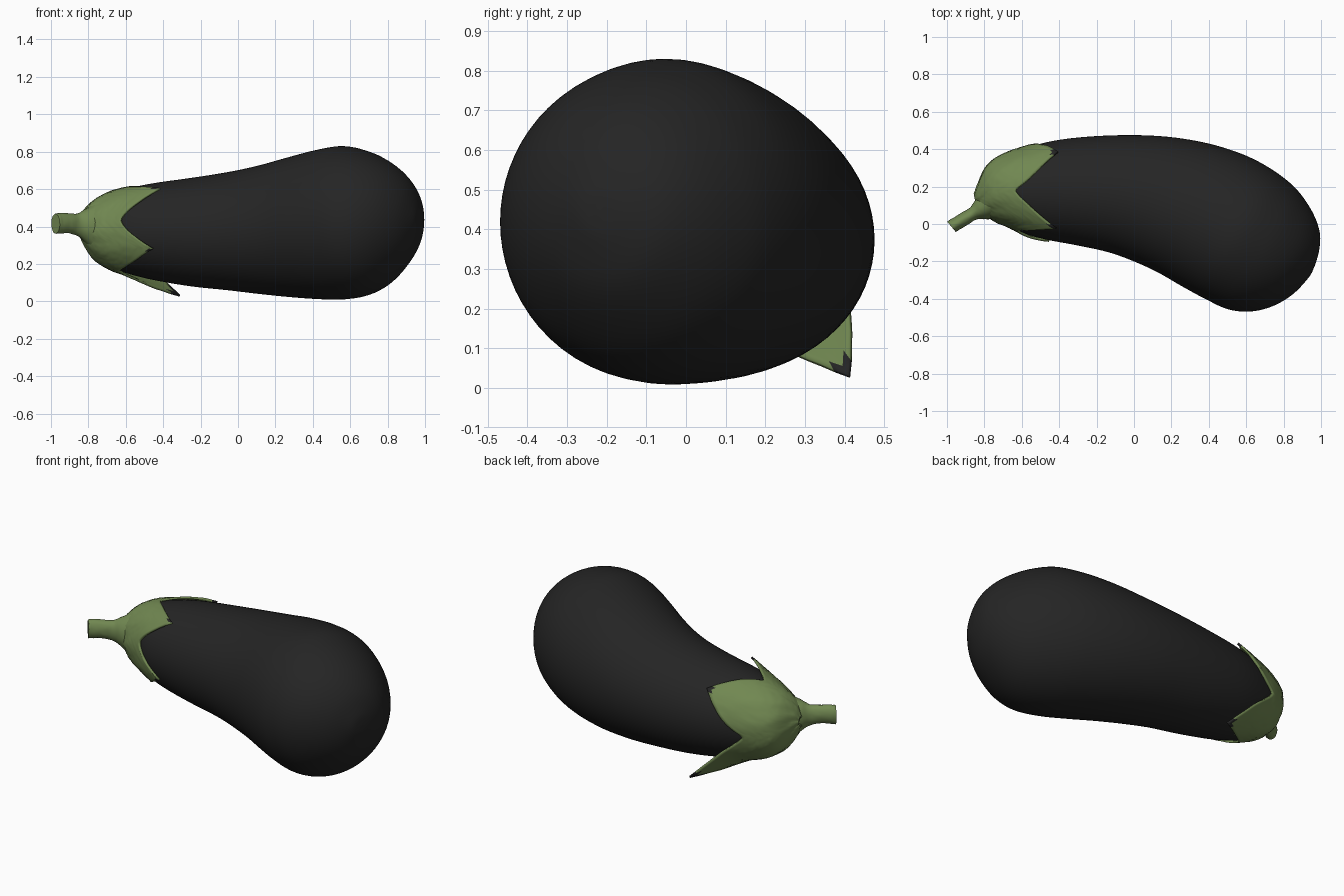
import bpy, math, random
from mathutils import Vector

if "Cube" in bpy.data.objects:
    bpy.data.objects.remove(bpy.data.objects["Cube"])
random.seed(3)


def material(name, rgb):
    m = bpy.data.materials.new(name)
    m.diffuse_color = (*rgb, 1)
    m.use_nodes = True
    m.node_tree.nodes["Principled BSDF"].inputs["Base Color"].default_value = m.diffuse_color
    return m


SKIN = material("dark skin", (0.018, 0.018, 0.018))
GREEN = material("leaf green", (0.165, 0.245, 0.083))

# Each ring: far edge x,y / near edge x,y (seen from top) / top z, bottom z
BODY = [(-.832, .15, -.828, .13, .41, .39), (-.82, .20, -.80, .08, .47, .32),
        (-.78, .30, -.74, .03, .53, .235), (-.70, .36, -.66, -.01, .575, .18),
        (-.55, .415, -.57, -.055, .61, .14), (-.40, .45, -.46, -.085, .635, .11),
        (-.20, .47, -.30, -.115, .66, .08), (.02, .475, -.14, -.15, .69, .06),
        (.22, .462, 0, -.20, .725, .04), (.42, .425, .13, -.26, .77, .023),
        (.60, .365, .26, -.335, .81, .012), (.74, .29, .38, -.40, .83, .01),
        (.85, .205, .50, -.455, .805, .03), (.92, .12, .62, -.468, .76, .08),
        (.97, .03, .74, -.44, .695, .165), (.995, -.06, .85, -.375, .61, .26),
        (.988, -.15, .935, -.285, .51, .37), (.967, -.222, .963, -.232, .445, .435)]
STEM = [(-.998, .012, -.953, -.042, .468, .362), (-.985, .022, -.94, -.034, .472, .362),
        (-.93, .055, -.89, -.005, .47, .365), (-.875, .09, -.84, .025, .47, .35),
        (-.845, .135, -.795, .025, .49, .32), (-.80, .19, -.74, .03, .52, .26)]


def ring_at(rings, t):
    """Catmull-Rom interpolation between rings."""
    i = max(0, min(int(t), len(rings) - 2))
    f = t - i
    p = [rings[max(0, min(len(rings) - 1, i + k))] for k in (-1, 0, 1, 2)]
    return [.5 * (2 * b + (c - a) * f + (2 * a - 5 * b + 4 * c - d) * f * f
                  + (3 * b - a - 3 * c + d) * f ** 3) for a, b, c, d in zip(*p)]


def surface(rings, t, ang, off=0):
    ux, uy, lx, ly, zt, zb = ring_at(rings, t)
    c = Vector((ux + lx, uy + ly, zt + zb)) / 2
    h = Vector((ux - lx, uy - ly, 0)) / 2
    v = Vector((0, 0, (zt - zb) / 2))
    co, si = math.cos(ang), math.sin(ang)
    return c + h * co + v * si + (h.normalized() * co + Vector((0, 0, si))) * off


def grid_object(name, rows, mats, caps):
    n = len(rows[0])
    verts = [p for r in rows for p in r]
    faces = [(i * n + j, i * n + (j + 1) % n, (i + 1) * n + (j + 1) % n, (i + 1) * n + j)
             for i in range(len(rows) - 1) for j in range(n)]
    if caps:
        faces += [tuple(reversed(range(n))), tuple(range(len(verts) - n, len(verts)))]
    me = bpy.data.meshes.new(name)
    me.from_pydata(verts, [], faces)
    ob = bpy.data.objects.new(name, me)
    bpy.context.collection.objects.link(ob)
    for m in mats:
        me.materials.append(m)
    bpy.ops.object.select_all(action='DESELECT')
    ob.select_set(True)
    bpy.context.view_layer.objects.active = ob
    bpy.ops.object.mode_set(mode='EDIT')
    bpy.ops.mesh.select_all(action='SELECT')
    bpy.ops.mesh.normals_make_consistent(inside=False)
    bpy.ops.object.mode_set(mode='OBJECT')
    bpy.ops.object.shade_smooth_by_angle(angle=math.radians(50))
    return ob


def loft(name, rings, steps, n, mat, bump=0):
    total = (len(rings) - 1) * steps
    rows = [[surface(rings, i / steps, 2 * math.pi * j / n, random.uniform(-bump, bump))
             for j in range(n)] for i in range(total + 1)]
    return grid_object(name, rows, [mat], True)


# Fruit body and stem
loft("fruit_body", BODY, 5, 64, SKIN)
loft("stem", STEM, 4, 24, GREEN, .0015)

# Calyx lobes: angle, tip position along body, edge exponent, outward lift
LOBES = [(45, 5.0, .85, .012), (131.25, 5.25, 1.5, .03),
         (198.75, 5.05, 1.6, .012), (303.75, 5.5, 1.5, .125)]
NOTCH, COLS, ROWS = 3.4, 96, 30


def lobe_at(deg):
    """Nearest lobe and the 0..1 distance from its tip to the next notch."""
    def signed(a):
        return (deg - a + 180) % 360 - 180
    k = min(range(4), key=lambda q: abs(signed(LOBES[q][0])))
    d = signed(LOBES[k][0])
    other = LOBES[(k + (1 if d > 0 else -1)) % 4][0]
    half = abs((other - LOBES[k][0] + 180) % 360 - 180) / 2
    return LOBES[k], min(1, abs(d) / half)


rows = []
for i in range(ROWS + 1):
    row = []
    for j in range(COLS):
        deg = 360 * j / COLS
        (_, tip, power, lift), u = lobe_at(deg)
        t = (NOTCH + (tip - NOTCH) * (1 - u) ** power) * i / ROWS
        g = max(0, (t - NOTCH) / (tip - NOTCH))
        off = .014 - .006 * i / ROWS + lift * g ** 2
        off += .004 * math.sin(math.radians(deg) * 9 + t * 2) * (1 - i / ROWS)
        off += random.uniform(-.0015, .0015)
        p = surface(BODY, t, math.radians(deg), off)
        row.append(p + Vector((-.9, -.35, 0)) * .018 * max(0, 1 - t / 2.5))
    rows.append(row)
calyx = grid_object("calyx", rows, [GREEN, SKIN], False)

# Dried dark tips on the lobes
for f in calyx.data.polygons:
    i, j = divmod(f.index, COLS)
    (_, tip, power, _), u = lobe_at(360 * (j + .5) / COLS)
    t = (NOTCH + (tip - NOTCH) * (1 - u) ** power) * (i + .5) / ROWS
    if t > tip - .22:
        f.material_index = 1
shell = calyx.modifiers.new("thickness", 'SOLIDIFY')
shell.thickness = .012
shell.offset = 0
